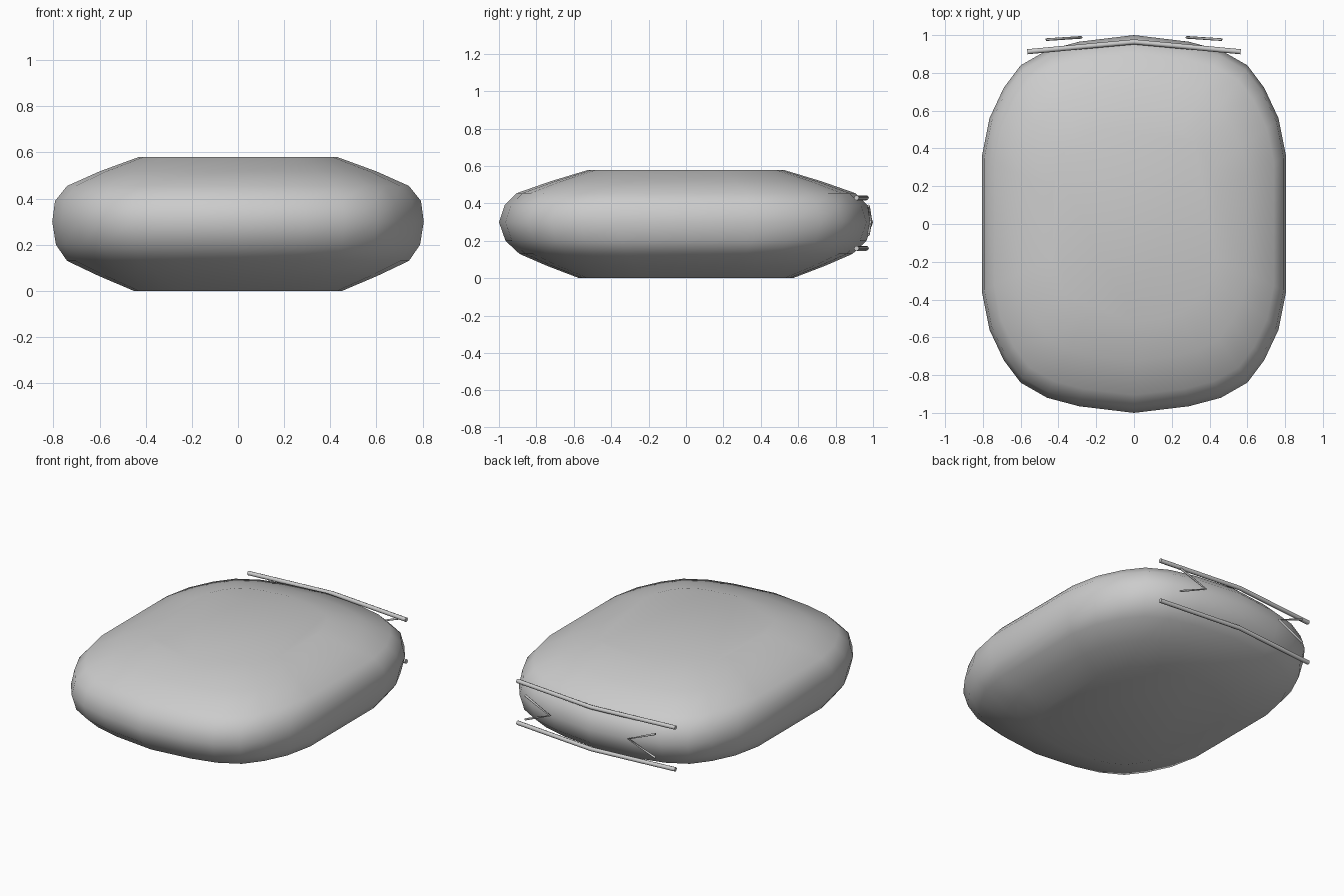
import bpy, bmesh

if "Cube" in bpy.data.objects:
    bpy.data.objects.remove(bpy.data.objects["Cube"])

# Quarter outline of the widest ring, seen from above
QUARTER = [(0.805, 0.36), (0.765, 0.56), (0.69, 0.72), (0.60, 0.84),
           (0.46, 0.92), (0.29, 0.965)]
# Height, x scale, y scale for every ring of the body
LEVELS = [(0.0, 0.56, 0.57), (0.065, 0.75, 0.74), (0.13, 0.92, 0.89),
          (0.20, 0.98, 0.965), (0.30, 1.0, 1.0), (0.39, 0.985, 0.97),
          (0.455, 0.92, 0.905), (0.518, 0.745, 0.725), (0.58, 0.535, 0.52)]


def outline():
    right_back = QUARTER
    left_back = [(-x, y) for x, y in reversed(QUARTER)]
    left_front = [(-x, -y) for x, y in QUARTER]
    right_front = [(x, -y) for x, y in reversed(QUARTER)]
    return right_back + [(0, 1)] + left_back + left_front + [(0, -1)] + right_front


def make_body():
    bm = bmesh.new()
    ring = outline()
    rings = [[bm.verts.new((x * sx, y * sy, z)) for x, y in ring]
             for z, sx, sy in LEVELS]
    n = len(ring)
    for low, high in zip(rings, rings[1:]):
        for i in range(n):
            j = (i + 1) % n
            bm.faces.new((low[i], low[j], high[j], high[i]))
    bm.faces.new(list(reversed(rings[0])))
    bm.faces.new(rings[-1])
    for f in bm.faces:
        f.smooth = True
    mesh = bpy.data.meshes.new("cushion_body")
    bm.to_mesh(mesh)
    bm.free()
    bpy.context.collection.objects.link(bpy.data.objects.new("cushion_body", mesh))


def make_rod(name, points, radius):
    curve = bpy.data.curves.new(name, 'CURVE')
    curve.dimensions = '3D'
    curve.bevel_depth = radius
    curve.bevel_resolution = 2
    curve.use_fill_caps = True
    spline = curve.splines.new('POLY')
    spline.points.add(len(points) - 1)
    for p, co in zip(spline.points, points):
        p.co = (*co, 1)
    bpy.context.collection.objects.link(bpy.data.objects.new(name, curve))


# Rounded flat body
make_body()

# Long bent rods along the back
for name, z in (("upper_rod", 0.43), ("lower_rod", 0.16)):
    make_rod(name, [(-0.565, 0.912, z), (0, 0.964, z), (0.565, 0.912, z)], 0.0135)

# Pair of inward-pointing chevrons between the rods
for side, s in (("left", -1), ("right", 1)):
    make_rod(side + "_chevron", [(s * 0.465, 0.976, 0.387), (s * 0.28, 0.988, 0.31),
                                 (s * 0.465, 0.976, 0.233)], 0.007)
